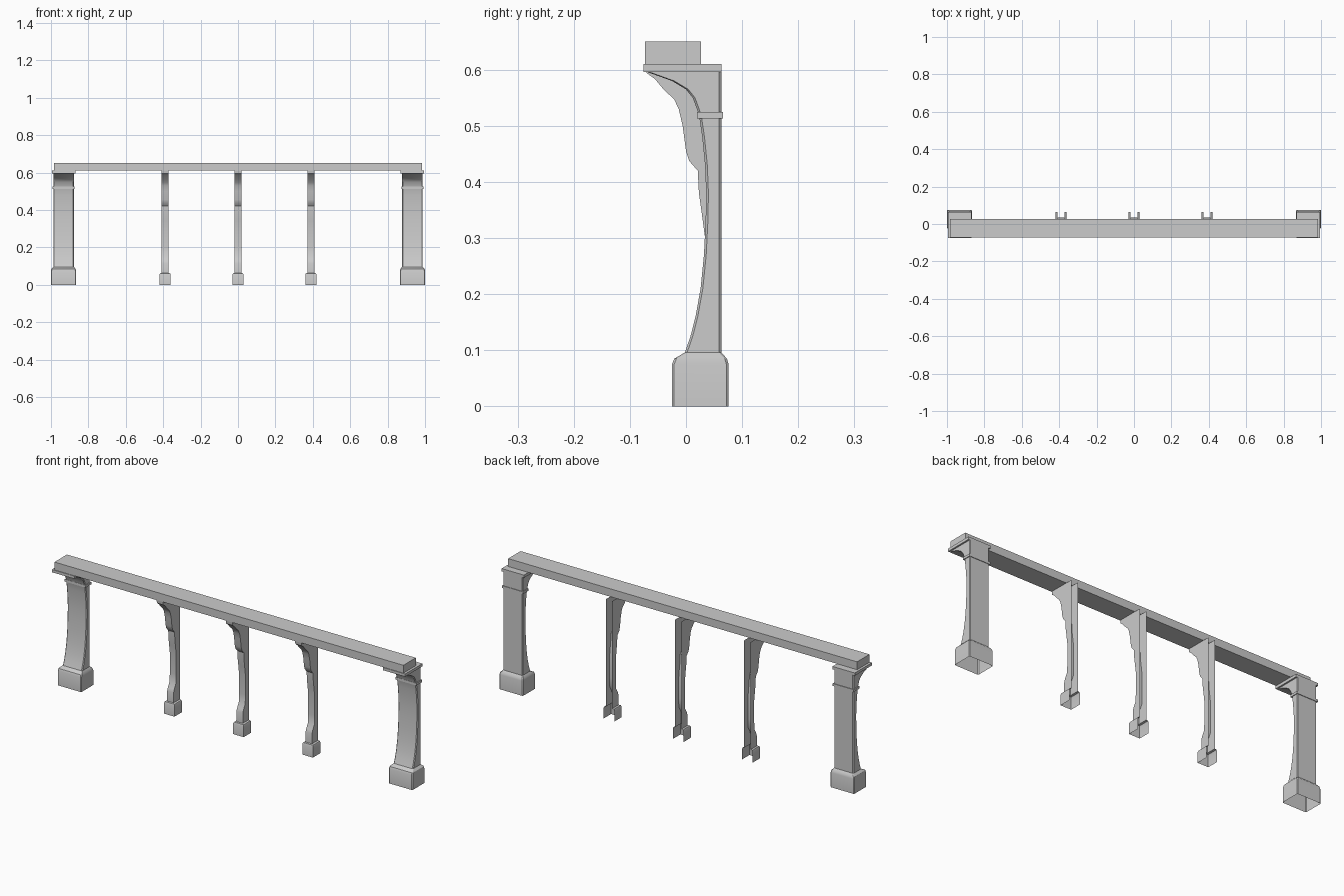
import bpy, bmesh, math

if "Cube" in bpy.data.objects:
    bpy.data.objects.remove(bpy.data.objects["Cube"])


def finish(name, bm, smooth=False):
    me = bpy.data.meshes.new(name)
    bm.to_mesh(me)
    bm.free()
    ob = bpy.data.objects.new(name, me)
    bpy.context.collection.objects.link(ob)
    if smooth:
        bpy.ops.object.select_all(action='DESELECT')
        ob.select_set(True)
        bpy.context.view_layer.objects.active = ob
        bpy.ops.object.shade_smooth_by_angle(angle=math.radians(28))
    return ob


def box(name, x0, x1, y0, y1, z0, z1):
    bm = bmesh.new()
    bmesh.ops.create_cube(bm, size=1)
    for v in bm.verts:
        v.co = ((x0 + x1) / 2 + v.co.x * (x1 - x0),
                (y0 + y1) / 2 + v.co.y * (y1 - y0),
                (z0 + z1) / 2 + v.co.z * (z1 - z0))
    return finish(name, bm)


def loft(name, rings, closed):
    bm = bmesh.new()
    rows = [[bm.verts.new(p) for p in ring] for ring in rings]
    n = len(rows[0])
    for a, b in zip(rows, rows[1:]):
        for i in range(n if closed else n - 1):
            j = (i + 1) % n
            bm.faces.new((a[i], a[j], b[j], b[i]))
    return finish(name, bm, True)


def chamfered_ring(cx, w, y0, y1, z, c=0.004):
    pts = [(-w, y1 - c), (-w, y0 + c), (-w + c, y0), (w - c, y0),
           (w, y0 + c), (w, y1 - c), (w - c, y1), (-w + c, y1)]
    return [(cx + x, y, z) for x, y in pts]


def channel_ring(cx, w, y0, z, back=0.063):
    return [(cx - w, back, z), (cx - w, y0, z), (cx + w, y0, z), (cx + w, back, z)]


# Long top beam
box("top_beam", -0.983, 0.983, -0.073, 0.027, 0.61, 0.65)

# End pillars: plinth then curved shaft, hollow from below
plinth = [(0.067, -0.025, 0.076, 0), (0.067, -0.025, 0.076, 0.075),
          (0.065, -0.021, 0.073, 0.085)]
curve = [(-0.002, 0.096), (0.008, 0.125), (0.017, 0.16), (0.026, 0.21),
         (0.032, 0.27), (0.035, 0.33), (0.036, 0.38), (0.034, 0.43),
         (0.029, 0.48), (0.023, 0.52), (0.012, 0.55), (0.0, 0.565),
         (-0.025, 0.58), (-0.05, 0.589), (-0.072, 0.597)]
for side, sx in (("left", -1), ("right", 1)):
    cx = 0.932 * sx
    rings = [chamfered_ring(0.933 * sx, *r) for r in plinth]
    rings += [chamfered_ring(cx, 0.055, y, 0.063, z) for y, z in curve]
    loft(side + "_end_pillar", rings, True)
    box(side + "_pillar_cap", cx - 0.063, cx + 0.063, -0.076, 0.063, 0.596, 0.61)
    box(side + "_pillar_band", cx - 0.059, cx + 0.059, 0.02, 0.066, 0.513, 0.525)

# Middle posts: open-backed channels with foot and bracket (half width, front y, z)
foot = [(0.03, 0.003, 0), (0.03, 0.003, 0.054), (0.027, 0.006, 0.061),
        (0.018, 0.013, 0.063)]
front = [(0.013, 0.115), (0.018, 0.13), (0.032, 0.155), (0.034, 0.2),
         (0.034, 0.3), (0.028, 0.345), (0.023, 0.38), (0.021, 0.42),
         (0.006, 0.437), (0.0, 0.455), (-0.006, 0.5), (-0.013, 0.53),
         (-0.021, 0.547), (-0.04, 0.565), (-0.055, 0.583),
         (-0.07, 0.594), (-0.072, 0.61)]
for i, cx in enumerate((-0.39, 0, 0.39)):
    rings = [channel_ring(cx, *r) for r in foot]
    rings += [channel_ring(cx, 0.018, y, z) for y, z in front]
    loft("middle_post_%d" % (i + 1), rings, False)
